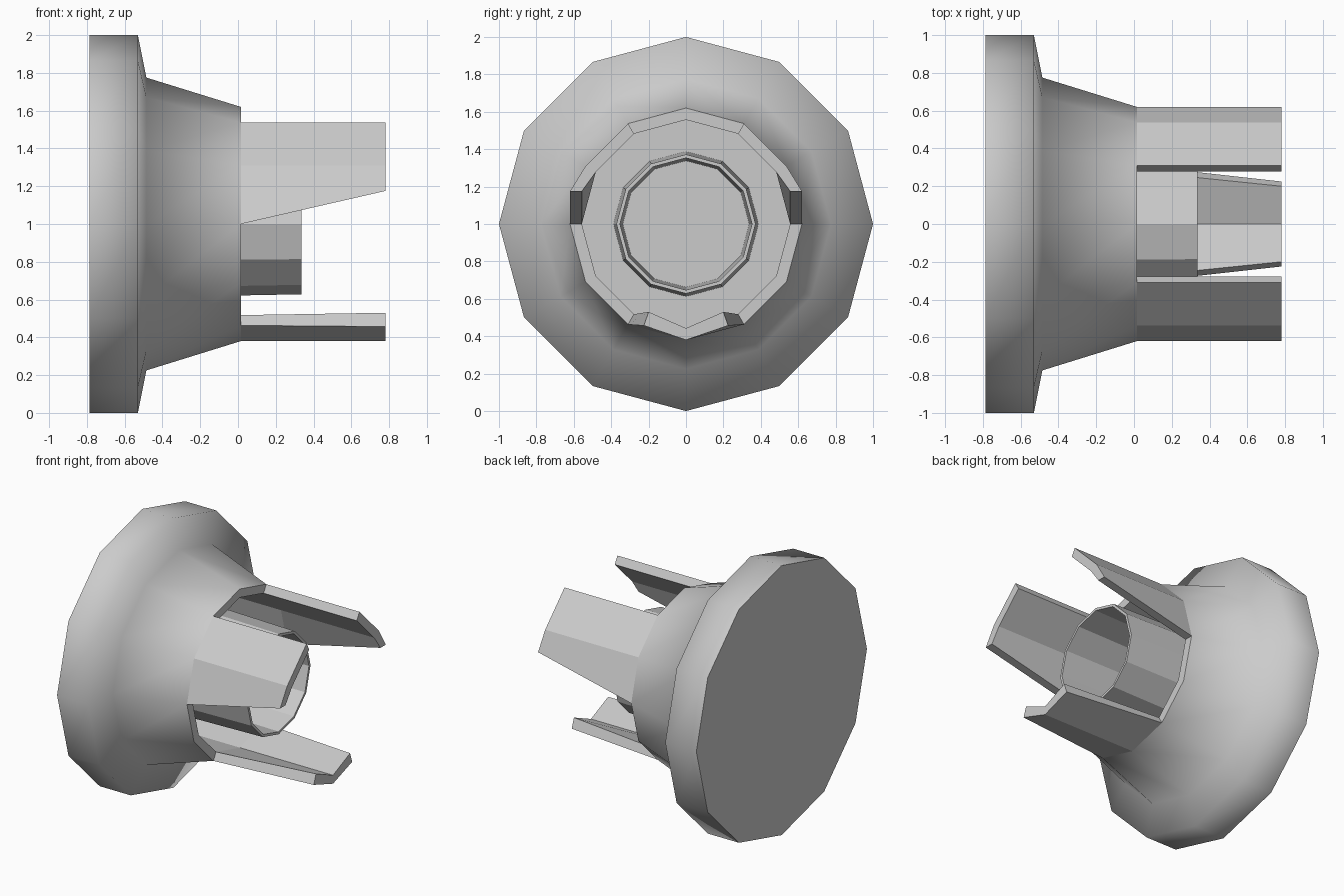
import bpy, bmesh
from math import sin, cos, radians

if "Cube" in bpy.data.objects:
    bpy.data.objects.remove(bpy.data.objects["Cube"])

SIDES = 12
X_BACK, X_RIM, X_TIP, X_FLOOR = -0.785, 0.015, 0.78, -0.49
R_OUT, R_IN = 0.62, 0.557


def polar(x, r, deg):
    """Point around the x axis at height 1, angle measured from the top."""
    return (x, r * sin(radians(deg)), 1 + r * cos(radians(deg)))


def finish(name, bm):
    bmesh.ops.recalc_face_normals(bm, faces=bm.faces)
    mesh = bpy.data.meshes.new(name)
    bm.to_mesh(mesh)
    bm.free()
    obj = bpy.data.objects.new(name, mesh)
    bpy.context.collection.objects.link(obj)
    return obj


def lathe(name, profile, smooth_bands=(), caps=True):
    """Spin an (x, radius) profile; chosen bands are smooth shaded."""
    bm = bmesh.new()
    rings = [[bm.verts.new(polar(x, r, i * 360 / SIDES)) for i in range(SIDES)]
             for x, r in profile]
    for b in range(len(rings) - 1):
        for i in range(SIDES):
            j = (i + 1) % SIDES
            f = bm.faces.new((rings[b][i], rings[b][j], rings[b + 1][j], rings[b + 1][i]))
            f.smooth = b in smooth_bands
    if caps:
        bm.faces.new(rings[0])
        bm.faces.new(rings[-1])
    return finish(name, bm)


def prong(name, angles, tip_moves, side=1):
    """Curved wall strip; tip_moves gives (outer, inner) yz for shifted tip corners."""
    bm = bmesh.new()
    sections = []
    for x in (X_RIM, X_TIP):
        outer = [polar(x, R_OUT, a) for a in angles]
        inner = [polar(x, R_IN, a) for a in angles]
        if x == X_TIP:
            for i, (o, n) in tip_moves.items():
                outer[i], inner[i] = (x, *o), (x, *n)
        sections.append([bm.verts.new((p[0], side * p[1], p[2]))
                         for p in outer + inner[::-1]])
    base, tip = sections
    n = len(base)
    for i in range(n):
        j = (i + 1) % n
        bm.faces.new((base[i], base[j], tip[j], tip[i]))
    for k in range(len(angles) - 1):
        bm.faces.new((tip[k], tip[k + 1], tip[n - 2 - k], tip[n - 1 - k]))
    return finish(name, bm)


# Flanged body with a hollow front
lathe("flanged_body",
      [(X_BACK, 1.0), (-0.53, 1.0), (-0.485, 0.775), (X_RIM, R_OUT),
       (X_RIM, R_IN), (X_FLOOR, R_IN)], smooth_bands=(0, 1, 2))

# Thin, slightly tapered centre tube with its own floor
lathe("centre_tube",
      [(X_FLOOR, 0.388), (0.335, 0.372), (0.335, 0.353), (X_FLOOR + 0.005, 0.338)])

# Side prongs with a slanted lower edge
for label, side in (("left", -1), ("right", 1)):
    prong("side_prong_" + label, (30, 60, 90),
          {2: ((R_OUT, 1.175), (R_IN, 1.175))}, side)

# Bottom prong narrowing towards the tip
prong("bottom_prong", (150, 180, 210),
      {0: ((0.225, 0.457), (0.2, 0.53)), 2: ((-0.225, 0.457), (-0.2, 0.53))})
